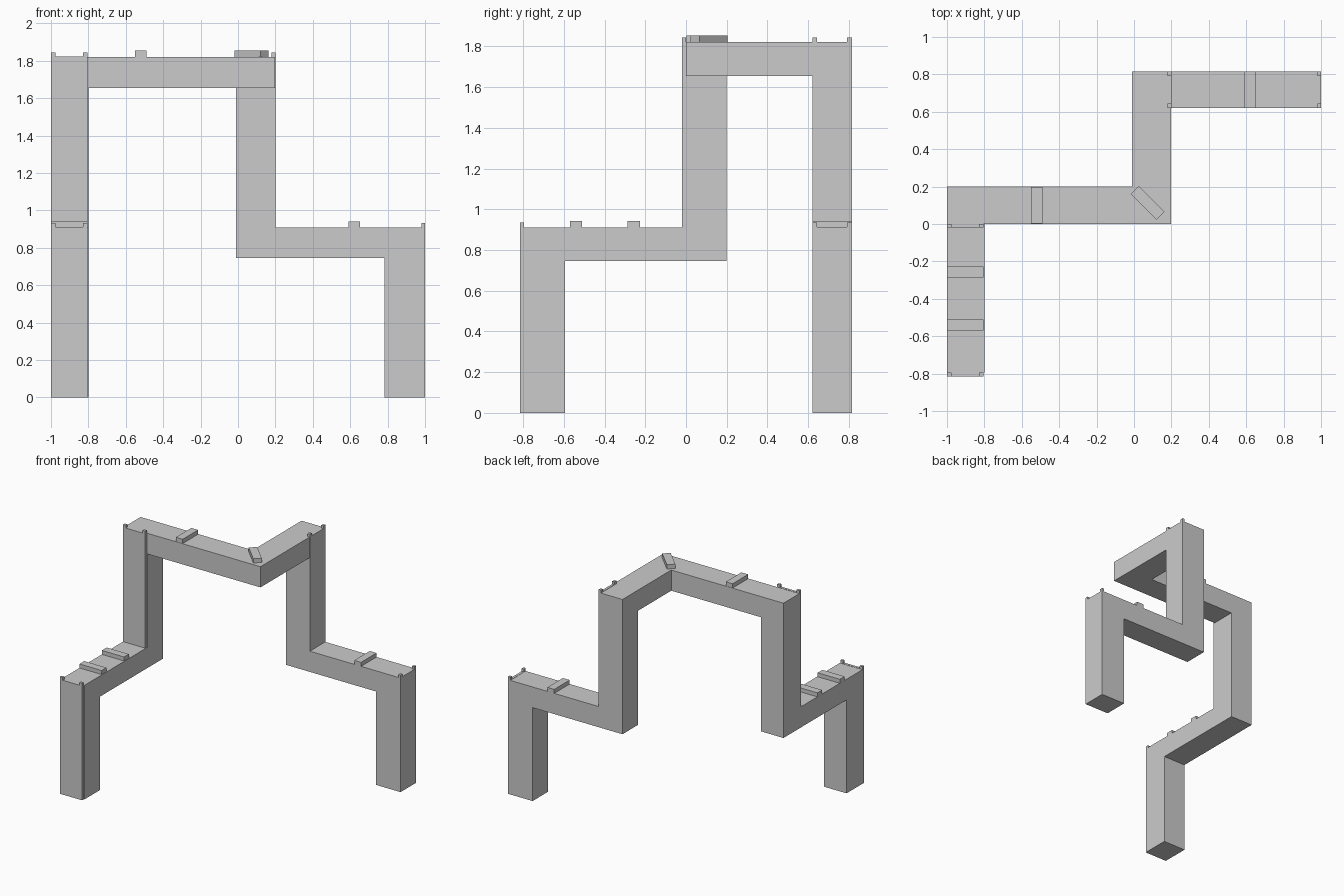
import bpy, bmesh
from mathutils import Vector, Matrix

if "Cube" in bpy.data.objects:
    bpy.data.objects.remove(bpy.data.objects["Cube"])


def prism(name, pts, to3d, direction):
    """Extrude a flat outline along a direction."""
    bm = bmesh.new()
    face = bm.faces.new([bm.verts.new(to3d(a, b)) for a, b in pts])
    ext = bmesh.ops.extrude_face_region(bm, geom=[face])
    moved = [g for g in ext["geom"] if isinstance(g, bmesh.types.BMVert)]
    bmesh.ops.translate(bm, verts=moved, vec=Vector(direction))
    bmesh.ops.recalc_face_normals(bm, faces=bm.faces)
    me = bpy.data.meshes.new(name)
    bm.to_mesh(me)
    bm.free()
    ob = bpy.data.objects.new(name, me)
    bpy.context.collection.objects.link(ob)
    return ob


def bar(name, centre, size, angle=0):
    bm = bmesh.new()
    m = Matrix.Translation(centre) @ Matrix.Rotation(angle, 4, 'Z') @ Matrix.Diagonal((*size, 1))
    bmesh.ops.create_cube(bm, size=1, matrix=m)
    me = bpy.data.meshes.new(name)
    bm.to_mesh(me)
    bm.free()
    ob = bpy.data.objects.new(name, me)
    bpy.context.collection.objects.link(ob)
    return ob


LOW, UNDER, HIGH, HUNDER = 0.91, 0.745, 1.82, 1.655
T = 0.02  # front panel thickness

# Left leg, lower beam and column: stepped profile extruded in x
prism("left_leg_and_column",
      [(-0.795, 0), (-0.595, 0), (-0.595, UNDER), (0.2, UNDER), (0.2, HUNDER),
       (0, HUNDER), (0, LOW), (-0.795, LOW)],
      lambda a, b: (-1, a, b), (0.2, 0, 0))

# Right leg, lower beam and column: stepped profile extruded in y
prism("right_leg_and_column",
      [(0.98, 0), (0.783, 0), (0.783, UNDER), (-0.01, UNDER), (-0.01, HUNDER),
       (0.18, HUNDER), (0.18, LOW), (0.98, LOW)],
      lambda a, b: (a, 0.62, b), (0, 0.195, 0))

# Top L-shaped beam
prism("top_beam",
      [(-1, 0), (0.198, 0), (0.198, 0.62), (0.18, 0.62), (0.18, 0.815),
       (-0.01, 0.815), (-0.01, 0.2), (-1, 0.2)],
      lambda a, b: (a, b, HUNDER), (0, 0, HIGH - HUNDER))


def panel_outline(a, b, z0, z1):
    """Panel with a raised peg at both upper corners."""
    p, h = 0.024, 0.022
    return [(a, z0), (b, z0), (b, z1 + h), (b - p, z1 + h), (b - p, z1),
            (a + p, z1), (a + p, z1 + h), (a, z1 + h)]


# Pegged panels on the climbing faces
for name, y, z0, z1 in (("left_leg_panel", -0.815, 0, LOW),
                        ("left_column_panel", -T, LOW, HIGH)):
    prism(name, panel_outline(-1, -0.805, z0, z1 + 0.002),
          lambda a, b: (a, y, b), (0, T, 0))
for name, x, z0, z1 in (("right_leg_panel", 0.98, 0, LOW),
                        ("right_column_panel", 0.18, LOW, HIGH)):
    prism(name, panel_outline(0.62, 0.815, z0, z1 + 0.002),
          lambda a, b: (x, a, b), (T, 0, 0))

# Raised crossbars on the walkways
bar("left_crossbar_front", (-0.9025, -0.54, 0.925), (0.195, 0.06, 0.034))
bar("left_crossbar_back", (-0.9025, -0.257, 0.925), (0.195, 0.06, 0.034))
bar("top_crossbar", (-0.52, 0.1, 1.836), (0.06, 0.196, 0.036))
bar("right_crossbar", (0.622, 0.7175, 0.925), (0.06, 0.195, 0.034))
bar("corner_crossbar", (0.073, 0.113, 1.836), (0.195, 0.062, 0.036), -0.785)
